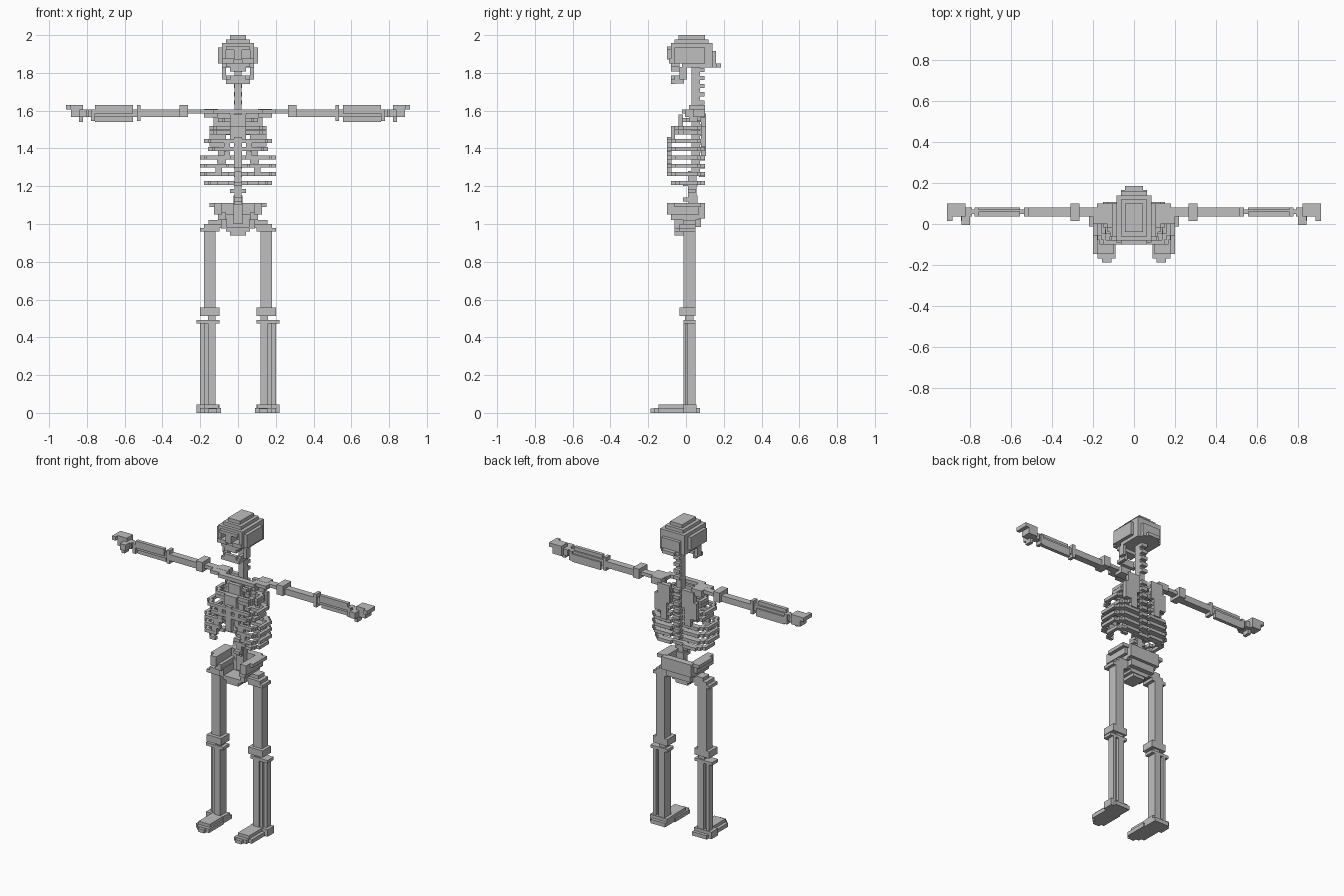
import bpy, bmesh

bone = bpy.data.materials.new("bone_grey")
bone.diffuse_color = (0.52, 0.52, 0.52, 1)


def part(name, boxes, mirror=False):
    """One object from boxes (x0, x1, y0, y1, z0, z1), optionally mirrored in x."""
    bm = bmesh.new()
    for x0, x1, y0, y1, z0, z1 in boxes:
        for s in ((1, -1) if mirror else (1,)):
            r = bmesh.ops.create_cube(bm, size=1)
            for v in r["verts"]:
                v.co = (s * (x0 + x1) / 2 + v.co.x * (x1 - x0),
                        (y0 + y1) / 2 + v.co.y * (y1 - y0),
                        (z0 + z1) / 2 + v.co.z * (z1 - z0))
    me = bpy.data.meshes.new(name)
    bm.to_mesh(me)
    bm.free()
    me.materials.append(bone)
    ob = bpy.data.objects.new(name, me)
    bpy.context.collection.objects.link(ob)


def mid(w, y0, y1, z0, z1):
    """Box centred on x = 0 with half width w."""
    return (-w, w, y0, y1, z0, z1)


# Skull: stepped dome, temples and base
part("cranium", [
    mid(.043, -.04, .10, 1.978, 2.0),
    mid(.064, -.06, .12, 1.957, 1.978),
    mid(.086, -.08, .14, 1.935, 1.957),
    mid(.086, -.035, .14, 1.85, 1.935),
    mid(.107, -.035, .10, 1.85, 1.935),
    mid(.064, .10, .16, 1.85, 1.915),
    mid(.086, -.02, .14, 1.828, 1.85),
    mid(.064, .14, .165, 1.828, 1.85),
    mid(.043, .165, .185, 1.828, 1.85)])
# Face: brow, nose bridge and upper teeth
part("face", [
    mid(.064, -.10, -.035, 1.92, 1.94),
    mid(.021, -.10, -.035, 1.87, 1.94),
    mid(.064, -.08, -.035, 1.83, 1.85),
    mid(.043, -.08, -.02, 1.807, 1.83)])
part("cheekbones", [
    (.064, .086, -.08, -.035, 1.85, 1.94),
    (.086, .107, -.06, -.035, 1.85, 1.935),
    (.021, .086, -.09, -.035, 1.85, 1.875)], True)
part("jaw", [
    mid(.064, -.08, -.058, 1.742, 1.764),
    mid(.043, -.08, -.058, 1.764, 1.785)])
part("jaw_sides", [
    (.043, .064, -.06, -.01, 1.745, 1.785),
    (.064, .086, -.035, .005, 1.764, 1.83)], True)

# Spine: neck and back columns with a spur on each vertebra
part("neck", [mid(.018, .03, .075, 1.58, 1.83)] +
     [mid(.02, .075, .097, 1.633 + .043 * i, 1.655 + .043 * i) for i in range(5)])
part("spine", [mid(.018, .03, .075, 1.27, 1.6), mid(.018, .01, .055, 1.10, 1.28)] +
     [mid(.021, .07, .10, 1.25 + .043 * i, 1.272 + .043 * i) for i in range(8)])
part("lumbar_spurs", [mid(.043, .01, .05, 1.165, 1.185),
                      mid(.021, -.015, .06, 1.20, 1.22),
                      mid(.021, -.015, .06, 1.12, 1.14)])


def rib(i, w, yf, z, gap):
    """Stepped hoop of half width w, open at the front by half width gap."""
    v, h = .0215, .0205
    part(f"rib_{i}", [
        (w - v, w, yf + 2 * v, .06, z, z + h),
        (w - 2 * v, w - v, yf + v, yf + 2.5 * v, z, z + h),
        (gap, w - 1.5 * v, yf, yf + v, z, z + h),
        (w - 2.5 * v, w - v, .04, .08, z, z + h),
        (.04, w - 2 * v, .06, .10, z, z + h),
        (0, .05, .04, .08, z, z + h)], True)


# Ribcage: widening hoops, the lower ones open in front
for i, (w, yf, z, gap) in enumerate([
        (.107, -.02, 1.54, 0), (.15, -.06, 1.475, 0), (.15, -.06, 1.497, 0),
        (.18, -.10, 1.43, 0), (.16, -.10, 1.387, 0), (.20, -.10, 1.342, .04),
        (.20, -.10, 1.298, .06), (.20, -.10, 1.254, .085), (.18, -.08, 1.207, .107)]):
    rib(i, w, yf, z, gap)
part("sternum", [mid(.021, -.10, -.078, 1.30, 1.46),
                 mid(.043, -.08, -.058, 1.45, 1.52),
                 mid(.043, -.04, -.015, 1.515, 1.58)])
part("rib_cartilage", [
    (.043, .075, -.10, -.078, 1.405, 1.43),
    (.043, .075, -.10, -.078, 1.36, 1.385),
    (.064, .11, -.10, -.078, 1.32, 1.342),
    (.085, .12, -.10, -.078, 1.275, 1.298)], True)

# Shoulders
part("shoulder_blades", [
    (.043, .13, .08, .107, 1.47, 1.585),
    (.064, .15, .08, .107, 1.41, 1.52),
    (.064, .107, .08, .107, 1.36, 1.42),
    (.107, .18, .04, .10, 1.565, 1.608)], True)
part("collar_bones", [
    (0, .13, -.02, .015, 1.585, 1.607),
    (.10, .20, 0, .06, 1.585, 1.607),
    (.17, .27, .037, .08, 1.585, 1.607)], True)

# Arms stretched sideways
part("upper_arms", [
    (.265, .31, .015, .10, 1.567, 1.63),
    (.31, .515, .037, .08, 1.567, 1.607),
    (.515, .535, .037, .08, 1.545, 1.63)], True)
part("forearms", [
    (.535, .80, .048, .07, 1.567, 1.607),
    (.555, .757, .037, .06, 1.585, 1.63),
    (.555, .757, .058, .08, 1.54, 1.59),
    (.757, .778, .037, .08, 1.545, 1.607)], True)
part("hands", [
    (.79, .83, .037, .08, 1.567, 1.607),
    (.82, .885, .037, .10, 1.567, 1.63),
    (.885, .91, .015, .10, 1.605, 1.63),
    (.80, .84, -.005, .045, 1.567, 1.607),
    (.82, .842, .015, .06, 1.54, 1.57)], True)

# Pelvis: back plate, flaring wings, stepped floor
part("pelvis", [
    mid(.107, .058, .10, 1.03, 1.11),
    mid(.086, .04, .08, .985, 1.05),
    mid(.064, -.035, .05, .96, .985),
    mid(.043, -.06, .045, .94, .965),
    mid(.064, -.06, -.015, .96, .985),
    mid(.025, .02, .06, 1.0, 1.15)])
part("pelvis_wings", [
    (.107, .15, -.06, .08, 1.09, 1.112),
    (.086, .128, -.10, .07, 1.05, 1.112),
    (.064, .107, -.08, .07, 1.02, 1.06),
    (.06, .09, -.06, .05, .975, 1.03)], True)

# Legs
part("thighs", [
    (.085, .155, -.013, .05, 1.0, 1.022),
    (.085, .18, -.035, .05, .98, 1.0),
    (.097, .20, -.035, .05, .96, .98),
    (.118, .18, -.013, .05, .555, .96)], True)
part("knees", [
    (.097, .20, -.035, .05, .513, .557),
    (.118, .16, -.005, .04, .49, .515)], True)
part("shins", [
    (.097, .22, -.013, .05, .473, .492),
    (.118, .16, -.013, .05, .04, .475),
    (.16, .18, -.005, .03, .04, .475),
    (.18, .20, .008, .05, .04, .475)], True)
part("feet", [
    (.097, .22, -.013, .055, .02, .045),
    (.097, .20, -.035, .075, 0, .025),
    (.097, .22, -.013, .055, 0, .025),
    (.09, .20, -.145, -.02, 0, .025),
    (.10, .18, -.145, -.01, .02, .045),
    (.09, .177, -.167, -.14, 0, .025),
    (.11, .155, -.188, -.16, 0, .022)], True)
